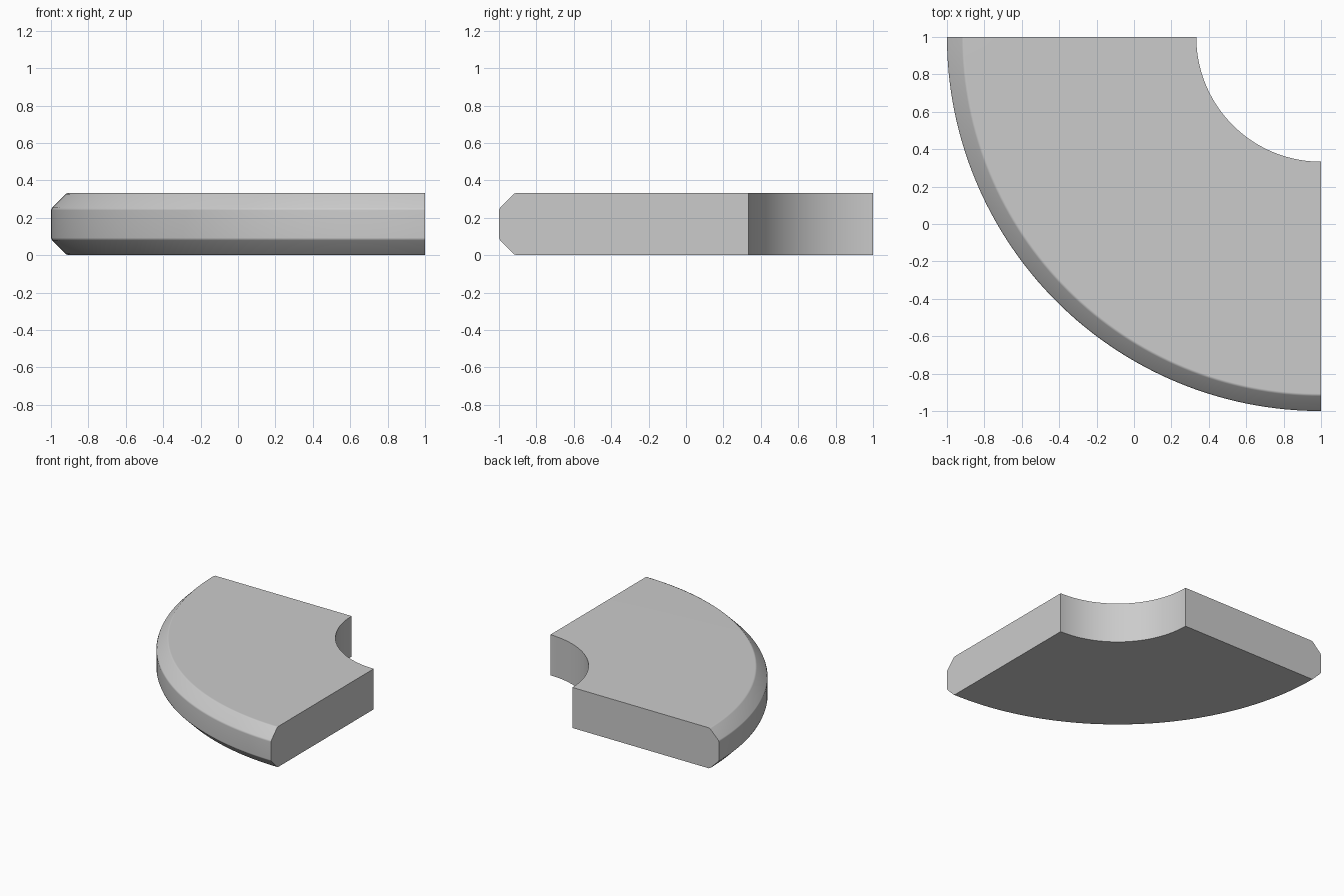
import bpy, bmesh, math
from mathutils import Vector, Matrix

if "Cube" in bpy.data.objects:
    bpy.data.objects.remove(bpy.data.objects["Cube"])

INNER, OUTER, HEIGHT, CHAMFER, SOFT = 0.667, 2.0, 0.333, 0.085, 0.008
STEPS = 64
CENTRE = Vector((1, 1, 0))

# Cross-section (radius, height): square inner side, chamfered outer side
a, b = OUTER - CHAMFER, HEIGHT - CHAMFER
s = SOFT * math.sqrt(0.5)
lower = [(a - SOFT, 0), (a + s, s), (OUTER - s, CHAMFER - s), (OUTER, CHAMFER + SOFT)]
upper = [(r, HEIGHT - z) for r, z in reversed(lower)]
profile = [(INNER, 0)] + lower + upper + [(INNER, HEIGHT)]

# Sweep the section a quarter turn around the corner
bm = bmesh.new()
verts = [bm.verts.new(CENTRE + Vector((-r, 0, z))) for r, z in profile]
start = bm.faces.new(verts)
end = bmesh.ops.duplicate(bm, geom=[start])["geom"]
end_face = next(g for g in end if isinstance(g, bmesh.types.BMFace))
bmesh.ops.spin(bm, geom=list(start.edges), cent=CENTRE, axis=(0, 0, 1),
               angle=math.pi / 2, steps=STEPS, use_duplicate=False)
# Close the far end
bmesh.ops.rotate(bm, verts=list(end_face.verts), cent=CENTRE,
                 matrix=Matrix.Rotation(math.pi / 2, 3, 'Z'))
bmesh.ops.remove_doubles(bm, verts=bm.verts, dist=1e-4)
bmesh.ops.recalc_face_normals(bm, faces=bm.faces)

mesh = bpy.data.meshes.new("quarter_ring_slab")
bm.to_mesh(mesh)
bm.free()
slab = bpy.data.objects.new("quarter_ring_slab", mesh)
bpy.context.collection.objects.link(slab)

# Smooth the rim, keep the square edges sharp
bpy.context.view_layer.objects.active = slab
slab.select_set(True)
bpy.ops.object.shade_smooth_by_angle(angle=math.radians(35))
weighted = slab.modifiers.new("weighted_normals", 'WEIGHTED_NORMAL')
weighted.keep_sharp = True
